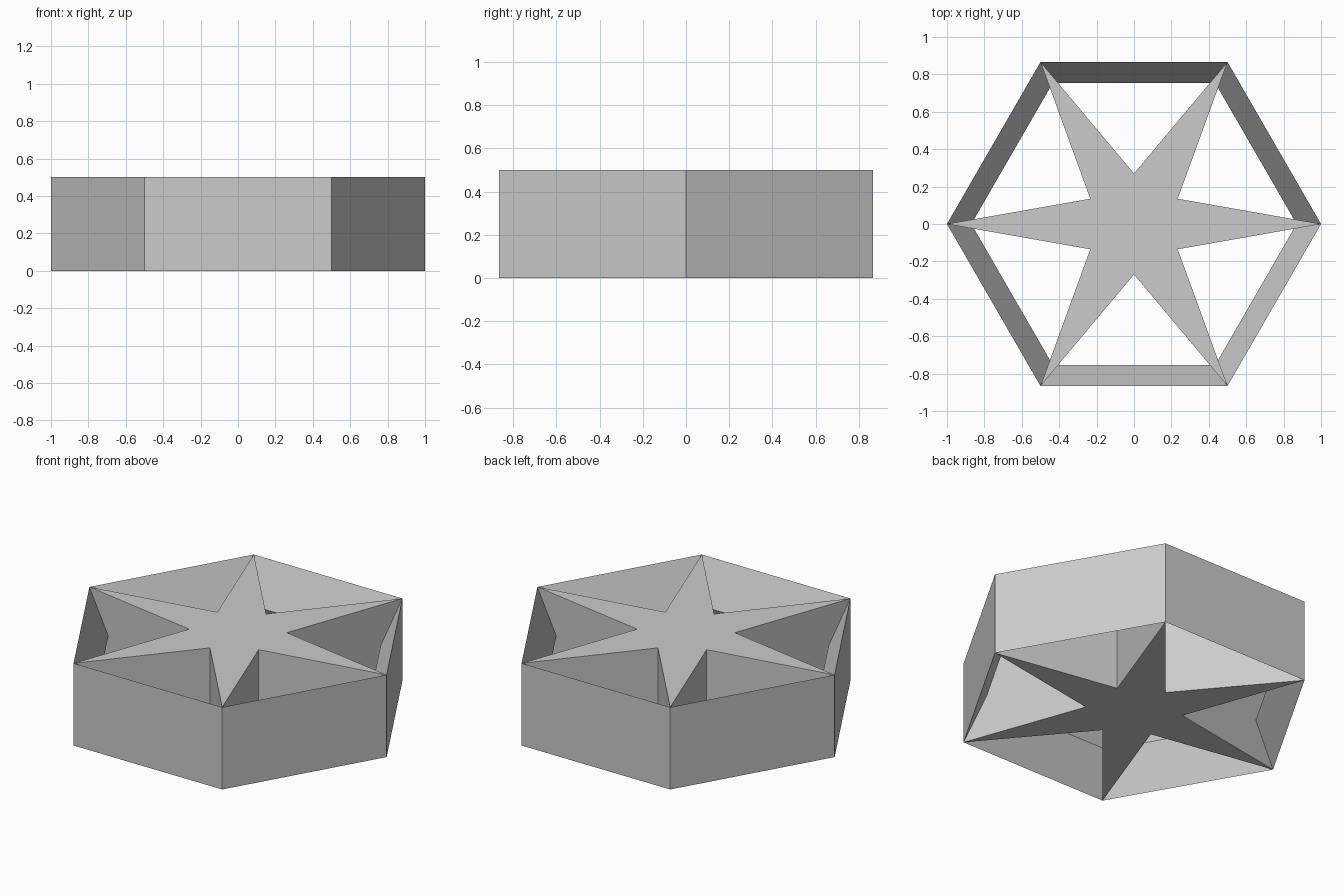
import bpy
import bmesh
from math import cos, sin, pi

if "Cube" in bpy.data.objects:
    bpy.data.objects.remove(bpy.data.objects["Cube"], do_unlink=True)

HEIGHT = 0.5
OUTER = 1.0
NOTCH = 0.27                                # star radius between points
RIDGE = OUTER - 0.113 / cos(pi / 6)         # ring radius at its inner ridge

grey = bpy.data.materials.new("light_grey")
grey.use_nodes = True
colour = (0.6, 0.6, 0.6, 1)
grey.diffuse_color = colour
grey.node_tree.nodes["Principled BSDF"].inputs["Base Color"].default_value = colour


def loop(bm, radii, z):
    """Closed loop of vertices with the given radii at equal angles."""
    step = 2 * pi / len(radii)
    return [bm.verts.new((r * cos(i * step), r * sin(i * step), z))
            for i, r in enumerate(radii)]


def bridge(bm, a, b):
    """Band of quads between two loops."""
    for i in range(len(a)):
        j = (i + 1) % len(a)
        bm.faces.new((a[i], a[j], b[j], b[i]))


def finish(bm, name):
    bmesh.ops.recalc_face_normals(bm, faces=bm.faces)
    mesh = bpy.data.meshes.new(name)
    bm.to_mesh(mesh)
    bm.free()
    mesh.materials.append(grey)
    bpy.context.collection.objects.link(bpy.data.objects.new(name, mesh))


# Hexagonal rim: upright outer wall, inner sides meeting in a ridge
bm = bmesh.new()
bottom = loop(bm, [OUTER] * 6, 0)
top = loop(bm, [OUTER] * 6, HEIGHT)
ridge = loop(bm, [RIDGE] * 6, HEIGHT / 2)
for a, b in ((bottom, top), (top, ridge), (ridge, bottom)):
    bridge(bm, a, b)
finish(bm, "hexagonal_rim")

# Six-pointed star filling the full height of the rim
bm = bmesh.new()
bottom = loop(bm, [OUTER, NOTCH] * 6, 0)
top = loop(bm, [OUTER, NOTCH] * 6, HEIGHT)
bridge(bm, bottom, top)
bm.faces.new(bottom[::-1])
bm.faces.new(top)
finish(bm, "six_pointed_star")
